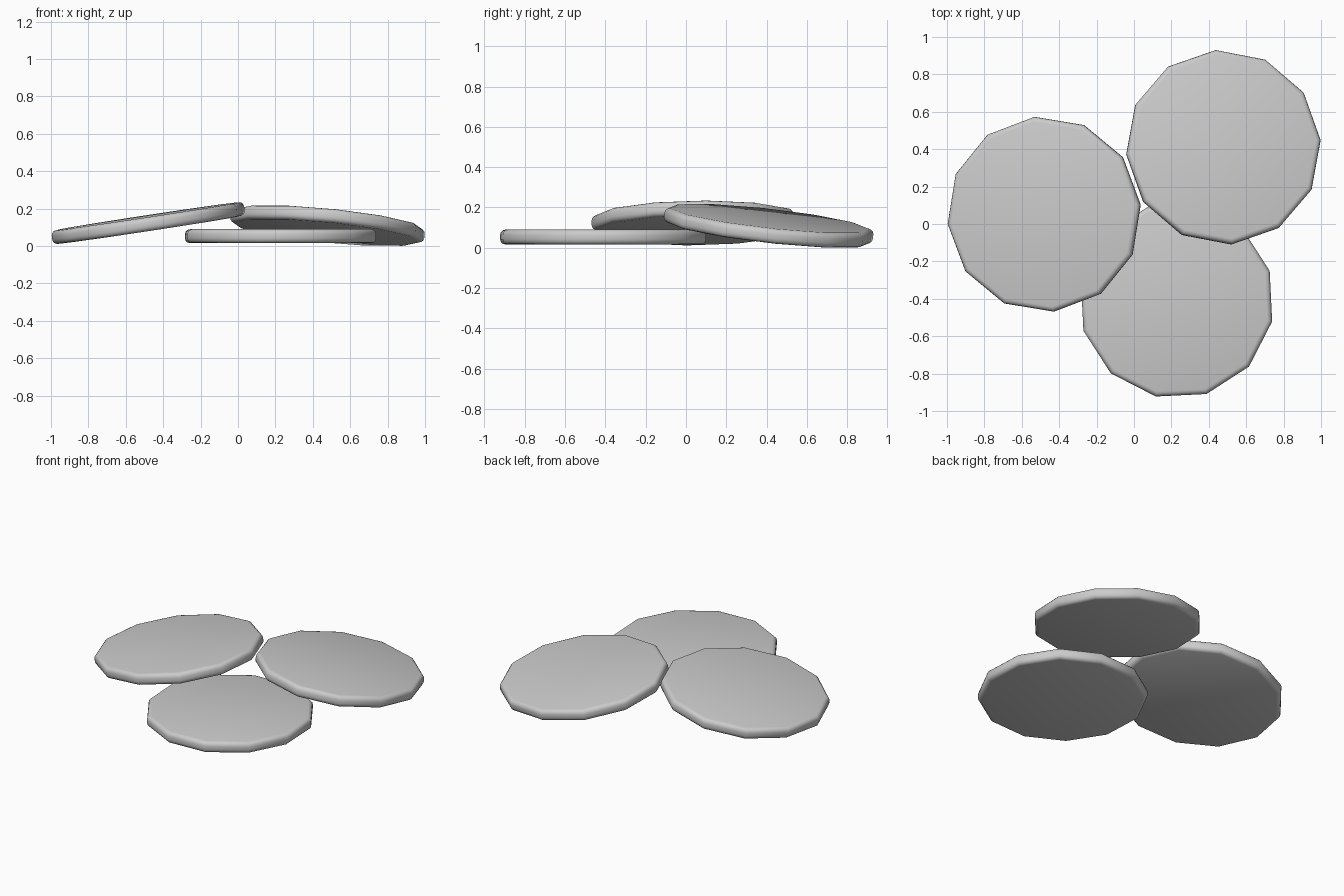
import bpy, bmesh, math
from mathutils import Vector, Matrix

if "Cube" in bpy.data.objects:
    bpy.data.objects.remove(bpy.data.objects["Cube"])

SIDES, RADIUS, THICK, BEVEL = 12, 0.523, 0.074, 0.026


def disc(name, centre, spin, slope_x, slope_y):
    """Twelve-sided disc with a rounded rim, tilted to the given slopes."""
    bm = bmesh.new()
    bmesh.ops.create_cone(bm, cap_ends=True, segments=SIDES, radius1=RADIUS,
                          radius2=RADIUS, depth=THICK)
    # round only the top and bottom rims
    rims = [e for e in bm.edges if abs(e.verts[0].co.z - e.verts[1].co.z) < 1e-5]
    bmesh.ops.bevel(bm, geom=rims, offset=BEVEL, offset_type='OFFSET',
                    segments=3, profile=0.5, affect='EDGES')
    # put a corner exactly at the spin angle
    v = max(bm.verts, key=lambda p: p.co.xy.length)
    turn = math.radians(spin) - math.atan2(v.co.y, v.co.x)
    normal = Vector((-slope_x, -slope_y, 1)).normalized()
    tilt = Vector((0, 0, 1)).rotation_difference(normal).to_matrix().to_4x4()
    bm.transform(tilt @ Matrix.Rotation(turn, 4, 'Z'))
    for f in bm.faces:
        f.smooth = True
    mesh = bpy.data.meshes.new(name)
    bm.to_mesh(mesh)
    bm.free()
    obj = bpy.data.objects.new(name, mesh)
    obj.location = centre
    bpy.context.collection.objects.link(obj)


# flat disc, and two discs leaning on it
disc("flat_disc", (0.2275, -0.411, 0.053), 17.8, 0, 0)
disc("left_leaning_disc", (-0.48, 0.052, 0.123), 5.7, 0.152, 0.012)
disc("right_leaning_disc", (0.478, 0.41, 0.109), 4.4, -0.098, -0.112)
